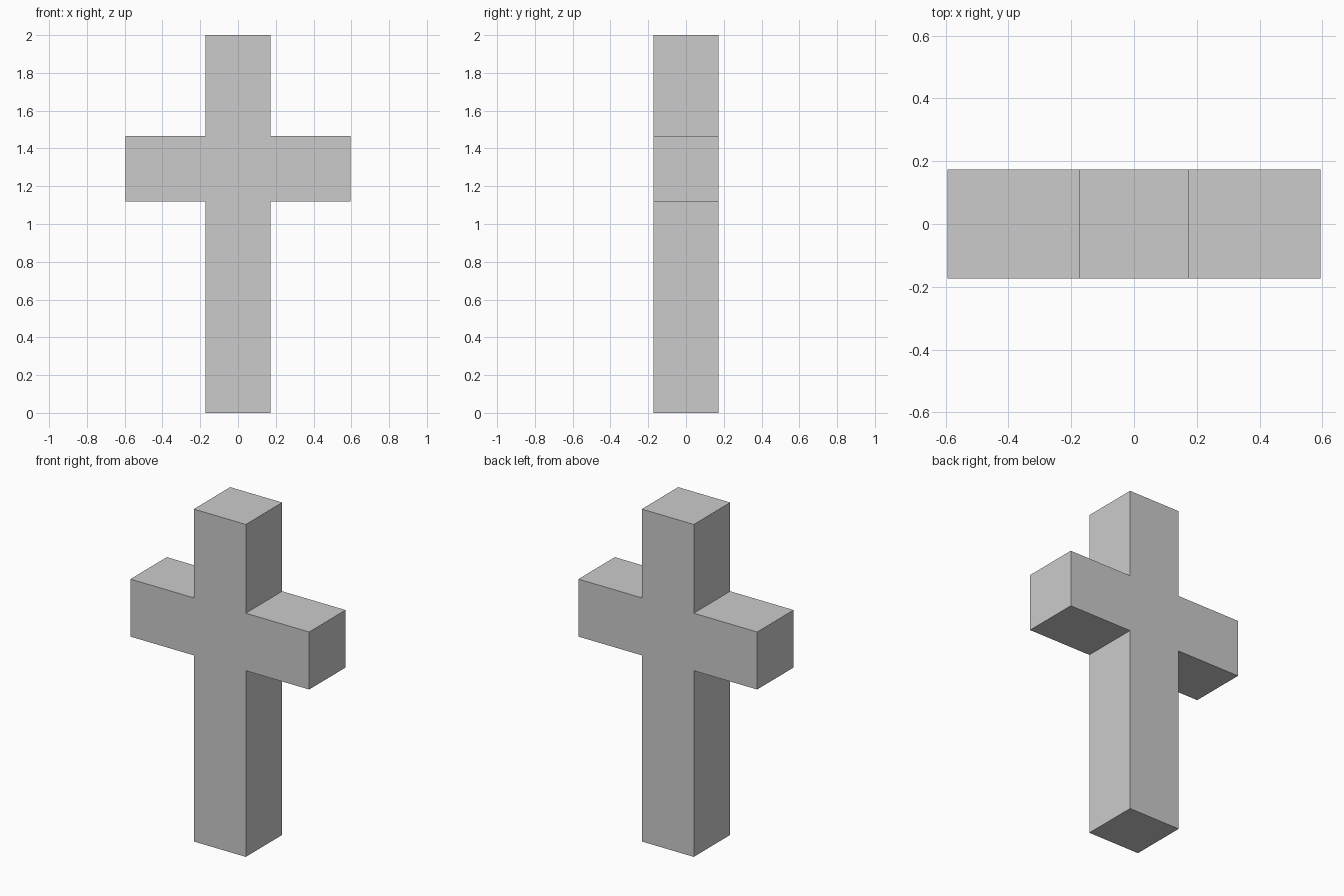
import bpy
import bmesh

if "Cube" in bpy.data.objects:
    bpy.data.objects.remove(bpy.data.objects["Cube"])

HALF = 0.173            # half thickness of post and arms
ARM = 0.595             # half span of the arms
ARM_LOW, ARM_HIGH, TOP = 1.12, 1.466, 2.0

# right half of the cross outline (x, z), mirrored for the left half
right = [(HALF, 0), (HALF, ARM_LOW), (ARM, ARM_LOW),
         (ARM, ARM_HIGH), (HALF, ARM_HIGH), (HALF, TOP)]
outline = right + [(-x, z) for x, z in reversed(right)]

# front face, extruded straight back into one solid
bm = bmesh.new()
front = bm.faces.new([bm.verts.new((x, -HALF, z)) for x, z in outline])
result = bmesh.ops.extrude_face_region(bm, geom=[front], use_keep_orig=True)
back_verts = [v for v in result["geom"] if isinstance(v, bmesh.types.BMVert)]
bmesh.ops.translate(bm, vec=(0, 2 * HALF, 0), verts=back_verts)
bmesh.ops.recalc_face_normals(bm, faces=bm.faces)

mesh = bpy.data.meshes.new("cross")
bm.to_mesh(mesh)
bm.free()
bpy.context.collection.objects.link(bpy.data.objects.new("cross", mesh))
